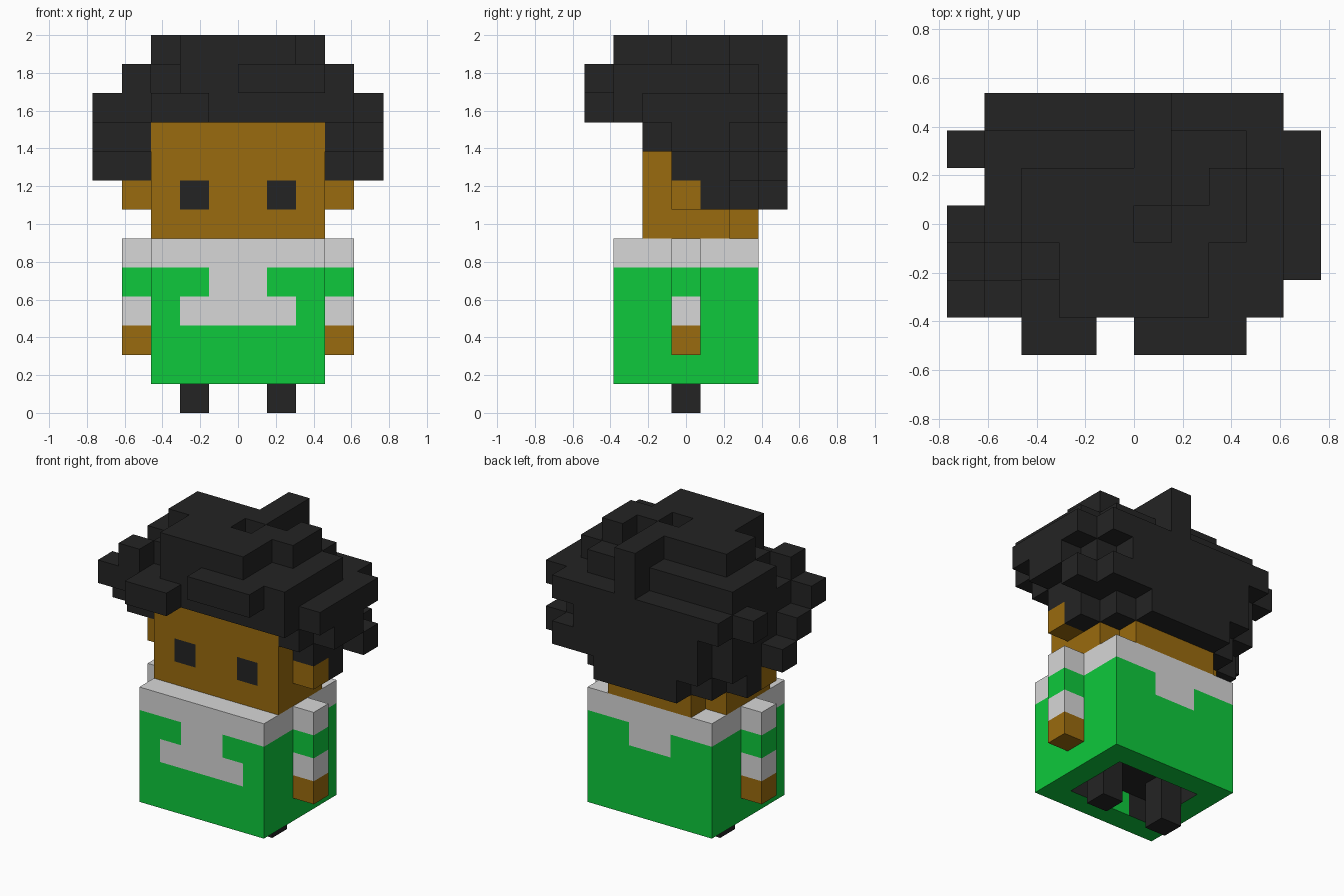
import bpy, bmesh, math
from itertools import product
from mathutils import Vector

cube = bpy.data.objects.get("Cube")
if cube:
    bpy.data.objects.remove(cube, do_unlink=True)

U = 2 / 13  # edge length of one block


def srgb(r, g, b):
    return tuple((c / 255 / 12.92) if c < 11 else ((c / 255 + 0.055) / 1.055) ** 2.4
                 for c in (r, g, b)) + (1.0,)


def make_material(name, color):
    """Matt flat colour without highlights."""
    m = bpy.data.materials.new(name)
    m.use_nodes = True
    m.diffuse_color = color
    m.specular_intensity = 0
    m.roughness = 1
    bsdf = next(n for n in m.node_tree.nodes if n.type == 'BSDF_PRINCIPLED')
    bsdf.inputs["Base Color"].default_value = color
    bsdf.inputs["Roughness"].default_value = 1
    bsdf.inputs["Specular IOR Level"].default_value = 0
    return m


BLACK, GREEN, GREY, SKIN = range(4)
MATERIALS = [make_material("black", srgb(36, 36, 36)),
             make_material("shirt green", srgb(14, 201, 60)),
             make_material("light grey", srgb(215, 215, 215)),
             make_material("brown skin", srgb(154, 107, 14))]


def block(x0, x1, y0, y1, z0, z1):
    """Cells of a box, first and last index inclusive."""
    return set(product(range(x0, x1 + 1), range(y0, y1 + 1), range(z0, z1 + 1)))


SIDES = [Vector(s) for s in ((1, 0, 0), (-1, 0, 0), (0, 1, 0), (0, -1, 0), (0, 0, 1), (0, 0, -1))]


def voxel_part(name, cells, rule):
    """Outer skin of a set of cells; rule(x, y, z, normal) picks the colour."""
    bm = bmesh.new()
    verts = {}
    for c in sorted(cells):
        for n in SIDES:
            if (c[0] + int(n.x), c[1] + int(n.y), c[2] + int(n.z)) in cells:
                continue
            a = Vector((n.y, n.z, n.x))
            b = n.cross(a)
            loop = []
            for s, t in ((-1, -1), (1, -1), (1, 1), (-1, 1)):
                p = Vector((c[0] + .5, c[1], c[2] + .5)) + (n + a * s + b * t) / 2
                key = tuple(round(v * 2) for v in p)
                if key not in verts:
                    verts[key] = bm.verts.new(p * U)
                loop.append(verts[key])
            bm.faces.new(loop).material_index = rule(*c, n)
    # merge flat neighbouring faces of one colour
    bmesh.ops.dissolve_limit(bm, angle_limit=math.radians(1), verts=bm.verts[:],
                             edges=bm.edges[:], delimit={'MATERIAL'})
    mesh = bpy.data.meshes.new(name)
    bm.to_mesh(mesh)
    bm.free()
    for m in MATERIALS:
        mesh.materials.append(m)
    obj = bpy.data.objects.new(name, mesh)
    bpy.context.collection.objects.link(obj)
    return obj


# Shirt body with a dark recess underneath for the legs
def shirt_rule(x, y, z, n):
    middle = x in (-1, 0)
    if z == 2 and n.z < 0:
        return BLACK
    if z == 1 and n.x * (x + .5) + n.y * y < 0:
        return GREEN if middle and n.y > 0 else BLACK
    if z == 5 or (z == 4 and middle and n.y):
        return GREY
    if z == 3 and -2 <= x <= 1 and n.y < 0:
        return GREY
    return GREEN


voxel_part("shirt", block(-3, 2, -2, 2, 1, 5) - block(-2, 1, -1, 1, 1, 1), shirt_rule)


# Head, narrowed at the back corners of the neck, with painted eyes
def head_rule(x, y, z, n):
    return BLACK if n.y < 0 and z == 7 and x in (-2, 1) and y == -1 else SKIN


neck_corners = {(x, 2, z) for x in (-3, 2) for z in (6, 7)}
voxel_part("head", block(-3, 2, -1, 2, 6, 9) - neck_corners, head_rule)

# Paired arms, ears and legs
arm_bands = {2: SKIN, 3: GREY, 4: GREEN, 5: GREY}
for side, arm_x, leg_x in (("right", -4, -2), ("left", 3, 1)):
    voxel_part(side + "_arm", block(arm_x, arm_x, 0, 0, 2, 5), lambda x, y, z, n: arm_bands[z])
    voxel_part(side + "_ear", block(arm_x, arm_x, 0, 0, 7, 7), lambda x, y, z, n: SKIN)
    voxel_part(side + "_leg", block(leg_x, leg_x, 0, 0, 0, 1), lambda x, y, z, n: BLACK)

# Hair: cap and back, with notched corners
hair = block(-4, 3, -2, 3, 10, 10) | block(-3, 2, 3, 3, 8, 9) | {(3, 3, 8)}
hair |= block(-2, 1, 3, 3, 7, 7) | {(-3, 2, 7), (2, 2, 7)}         # nape
for x in (-4, 3):
    hair |= block(x, x, -1, 2, 9, 9) | block(x, x, 0, 2, 8, 8) | {(x, 1, 7)}
# upper layer
hair |= block(-3, 2, -2, 2, 11, 11) - {(-3, -2, 11)}
hair |= block(3, 3, -2, 1, 11, 11) | block(-4, -4, 0, 2, 11, 11) | {(-4, -2, 11)}
# crown, with a pit and a tuft pointing back
hair |= block(-2, 1, -2, 1, 12, 12) | block(-3, -3, 0, 1, 12, 12) | block(2, 2, 0, 1, 12, 12)
hair -= {(0, 0, 12), (1, 1, 12)}
hair |= block(0, 0, 2, 3, 11, 12)
# fringe
hair |= block(-3, -2, -3, -3, 10, 10) | block(0, 2, -3, -3, 11, 11)
# tufts at the sides
hair |= block(4, 4, -1, 2, 10, 10) | block(4, 4, 0, 1, 9, 9) | {(4, 2, 8)}
hair |= {(-5, -2, 10), (-5, -1, 9), (-5, 0, 8), (-5, 2, 10)}
voxel_part("hair", hair, lambda x, y, z, n: BLACK)
